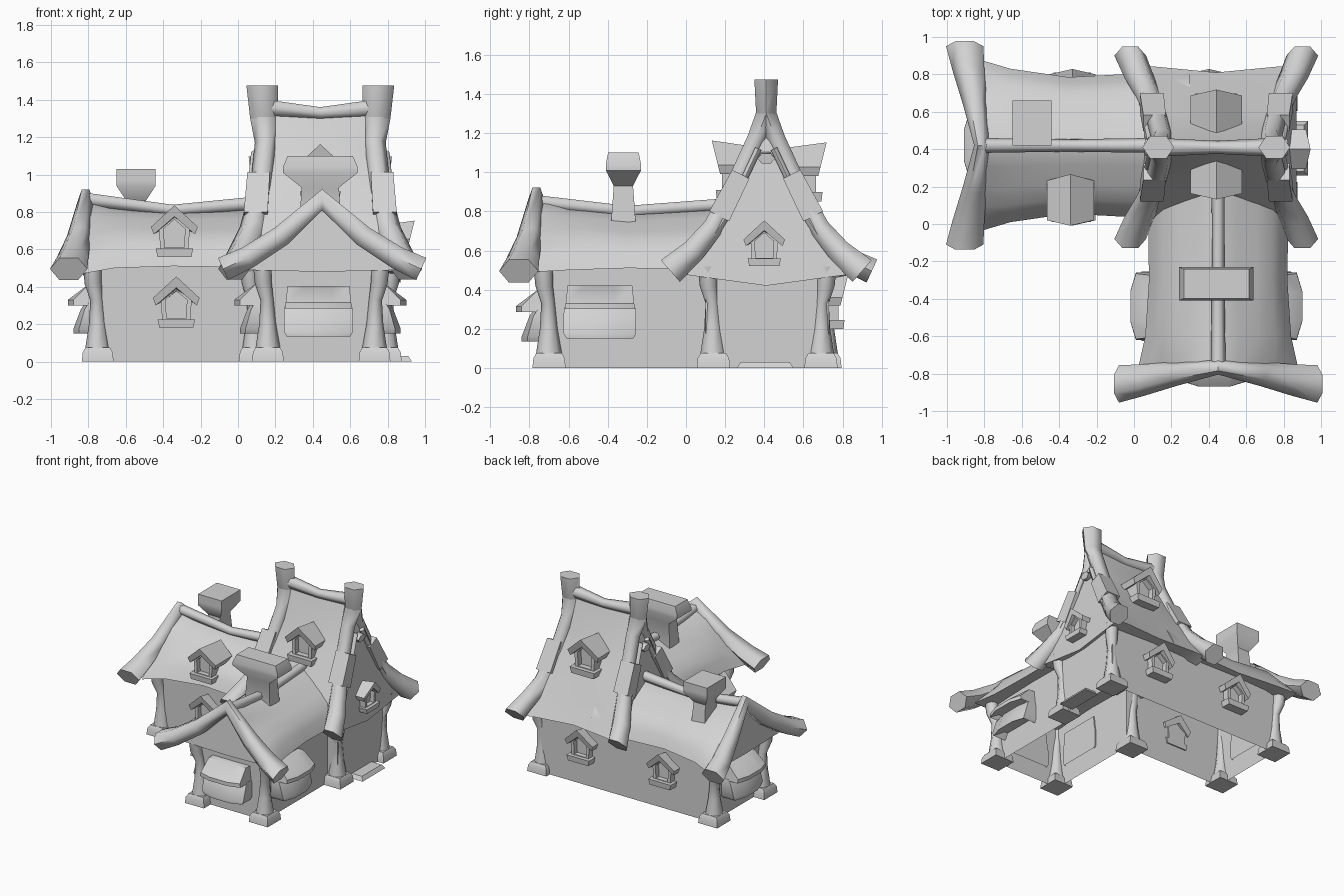
import bpy, bmesh, math
from mathutils import Matrix, Vector

if "Cube" in bpy.data.objects:
    bpy.data.objects.remove(bpy.data.objects["Cube"])

clay = bpy.data.materials.new("plain_grey")
clay.use_nodes = True
clay.diffuse_color = (0.65, 0.65, 0.65, 1)
clay.node_tree.nodes["Principled BSDF"].inputs["Base Color"].default_value = (0.65, 0.65, 0.65, 1)


def place(x, y, z=0, turn=0, scale=1):
    return (Matrix.Translation((x, y, z)) @ Matrix.Rotation(math.radians(turn), 4, 'Z')
            @ Matrix.Scale(scale, 4))


def loft(name, rings, at=Matrix(), caps=True, angle=40):
    """Skin a list of point rings into one object."""
    bm = bmesh.new()
    rows = [[bm.verts.new(at @ Vector(p)) for p in ring] for ring in rings]
    n = len(rows[0])
    for a, b in zip(rows, rows[1:]):
        for i in range(n):
            bm.faces.new((a[i], a[(i + 1) % n], b[(i + 1) % n], b[i]))
    if caps:
        bm.faces.new(rows[0])
        bm.faces.new(rows[-1])
    bmesh.ops.recalc_face_normals(bm, faces=bm.faces)
    me = bpy.data.meshes.new(name)
    bm.to_mesh(me)
    bm.free()
    me.materials.append(clay)
    ob = bpy.data.objects.new(name, me)
    bpy.context.collection.objects.link(ob)
    bpy.ops.object.select_all(action='DESELECT')
    ob.select_set(True)
    bpy.context.view_layer.objects.active = ob
    bpy.ops.object.shade_smooth_by_angle(angle=math.radians(angle))


def rect(x0, x1, y0, y1, z):
    return [(x0, y0, z), (x1, y0, z), (x1, y1, z), (x0, y1, z)]


def log(name, path, side, at=Matrix(), n=6):
    """Tapered log: path entries are x, y, z, radius along side, other radius."""
    pts = [Vector(p[:3]) for p in path]
    side = Vector(side)
    rings = []
    for i, p in enumerate(path):
        t = pts[min(i + 1, len(pts) - 1)] - pts[max(i - 1, 0)]
        other = t.cross(side).normalized()
        ring = []
        for k in range(n):
            a = math.tau * (k + 0.5 * (n == 4)) / n
            ring.append(pts[i] + side * p[3] * math.cos(a) + other * p[4] * math.sin(a))
        rings.append(ring)
    loft(name, rings, at, angle=65)


def roof(name, stations, at):
    """Thatch swept along y; stations are profile, y, half width, eave z, ridge z, lean of the gable foot, belly."""
    rings = []
    for profile, y, half, eave, ridge, lean, belly in stations:
        side = [(u * half, y + lean * (1 - v), eave + v * (ridge - eave)) for u, v in profile]
        rings.append(side + [(0, y + lean, eave - belly)] + [(-x, yy, z) for x, yy, z in reversed(side)])
    loft(name, rings, at, angle=50)


def window(name, at, back=0.03):
    """Little gabled window facing local -y, with recessed pane, sill and a cap whose peak juts out."""
    def house(w, z0, z1, top, y):
        return [(-w, y, z0), (w, y, z0), (w * 1.1, y, z1), (0, y, top), (-w * 1.1, y, z1)]
    loft(name + "_frame", [house(.075, .03, .16, .23, back), house(.075, .03, .16, .23, -.05),
                           house(.052, .05, .15, .2, -.05), house(.052, .05, .15, .2, -.01)], at)
    loft(name + "_sill", [rect(-.09, .09, -.075, .01, 0), rect(-.1, .1, -.08, .01, .045)], at)

    def cap(y, jut, drop):
        return [(x, y + jut * (z - .12), z - drop * (z > .2)) for x, z in
                ((0, .275), (.125, .16), (.11, .12), (0, .215), (-.11, .12), (-.125, .16))]
    loft(name + "_cap", [cap(back, .3, .03), cap(-.06, -.25, 0)], at)


def flower_window(name, at):
    """Wide window under a sloped awning, with a sloped skirt below."""
    def slab(w, d, z, bow=0):
        return [(-w, -d + bow, z), (-w * .45, -d, z), (w * .45, -d, z), (w, -d + bow, z), (w, .01, z), (-w, .01, z)]
    loft(name + "_skirt", [slab(.14, .03, .2), slab(.17, .14, .15, .03), slab(.185, .14, .175, .03),
                           slab(.185, .1, .28, .02), slab(.18, .08, .31, .02)], at)
    loft(name + "_pane", [slab(.14, .04, .2), slab(.14, .04, .36)], at)
    loft(name + "_awning", [slab(.16, .07, .34), slab(.18, .17, .3, .03), slab(.175, .17, .33, .03),
                            slab(.165, .05, .42)], at)


def chimney(name, at, w, d, base, top, crown):
    """Narrow shaft under a flared cap; crown is the cap's size at the very top."""
    def slab(k, j, z):
        return rect(-w * k, w * k, -d * j, d * j, z)
    loft(name, [slab(.58, .75, base), slab(.5, .55, top - .17), slab(1, 1, top - .09),
                slab(1, 1, top - .06), slab(crown, crown, top)], at)


# Walls, one outline for all three wings
outline = [(-.74, .09), (.15, .09), (.15, -.7), (.73, -.7), (.73, .1), (.82, .1), (.82, .73), (-.74, .73)]
loft("walls", [[(x, y, z) for x, y in outline] for z in (0, .53)], caps=False)

# Placement of the three gables: local -y looks out of each gable
front = place(.45, 0)
side = place(0, .42, 0, -90)
main = place(.44, .41, 0, 90)

# Thatched roofs: straight slopes with steep hems, flared at the low gables
low = ((0, 1), (.28, .84), (.56, .66), (.78, .5), (.9, .28), (1, 0))
flare = ((0, 1), (.25, .8), (.5, .53), (.72, .3), (.92, .1), (1, 0))
tall = ((.03, 1), (.22, .73), (.42, .53), (.62, .35), (.84, .14), (1, 0))
roof("front_wing_roof", [(flare, -.75, .43, .49, .87, -.03, .01), (low, -.6, .39, .5, .82, 0, 0),
                         (low, -.3, .37, .51, .79, 0, 0), (low, .4, .38, .5, .83, 0, 0)], front)
roof("side_wing_roof", [(flare, -.8, .46, .47, .86, -.03, .01), (low, -.66, .41, .5, .82, 0, 0),
                        (low, -.35, .365, .51, .8, 0, 0), (low, .3, .4, .5, .82, 0, 0)], side)
roof("main_roof", [(tall, -.31, .44, .48, 1.28, -.12, .06), (tall, -.27, .43, .49, 1.33, -.04, 0),
                   (tall, 0, .4, .5, 1.31, 0, 0),
                   (tall, .27, .43, .49, 1.33, .04, 0), (tall, .31, .44, .48, 1.28, .12, .06)], main)

# Ridge logs
log("front_ridge", [(0, -.78, .85, .04, .04), (0, -.3, .8, .033, .033), (0, .25, .84, .035, .035)], (1, 0, 0), front)
log("side_ridge", [(0, -.83, .87, .04, .04), (0, -.35, .81, .033, .033), (0, .12, .85, .04, .04)], (1, 0, 0), side)
log("main_ridge", [(0, -.31, 1.36, .05, .05), (0, 0, 1.33, .035, .035), (0, .31, 1.36, .05, .05)], (1, 0, 0), main)

# Gable beams on the low wings, sweeping outwards to thick ends
half = [(.53, -.09, .495, .1, .075), (.4, -.07, .555, .085, .07), (.22, -.035, .67, .065, .065)]
for name, at, y in (("front_gable_beam", front, -.765), ("side_gable_beam", side, -.815)):
    right = [(x, y + o, z, a, b) for x, o, z, a, b in half]
    left = [(-x, yy, z, a, b) for x, yy, z, a, b in reversed(right)]
    log(name, right + [(0, y, .865, .04, .065)] + left, (0, 1, 0), at)

# Crossed beams with tall finials on the main roof
leg = [(.0, -.31, 1.475, .085, .07), (.0, -.3, 1.3, .075, .06), (.05, -.29, 1.17, .06, .055),
       (.16, -.315, .93, .06, .055), (.27, -.36, .72, .07, .06), (.37, -.41, .6, .08, .07),
       (.49, -.46, .495, .085, .085)]
for end in (1, -1):
    for s in (1, -1):
        log("main_gable_beam", [(x * s, y * end, z, a, b) for x, y, z, a, b in leg], (0, 1, 0), main)
        # squared sleeves around the beams
        log("beam_sleeve", [(.13 * s, -.33 * end, .99, .085, .07), (.24 * s, -.345 * end, .775, .09, .08)],
            (0, 1, 0), main, 4)
        # inner boards lying on the outside of each gable
        log("gable_board", [(.04 * s, -.35 * end, 1.12, .02, .02), (.2 * s, -.38 * end, .78, .025, .02),
                            (.3 * s, -.41 * end, .62, .02, .02)], (0, 1, 0), main)
    log("gable_peg", [(0, -.22 * end, 1.09, .035, .035), (0, -.38 * end, 1.07, .045, .03)], (1, 0, 0), main)

# Corner posts leaning outwards, on stone feet
for x, y, dx, dy in ((-.75, .11, -1, -1), (-.75, .71, -1, 1), (.16, -.7, -1, -1), (.73, -.7, 1, -1),
                     (.79, .14, 1, -1), (.79, .69, 1, 1), (.09, .08, -1, -1)):
    loft("post_foot", [rect(-.085, .085, -.085, .085, 0), rect(-.08, .08, -.08, .08, .05),
                       rect(-.065, .065, -.065, .065, .075)], place(x, y))
    log("corner_post", [(x, y, .05, .07, .07), (x + .002 * dx, y + .002 * dy, .2, .045, .045),
                        (x + .005 * dx, y + .005 * dy, .33, .035, .035),
                        (x + .025 * dx, y + .025 * dy, .42, .045, .045),
                        (x + .03 * dx, y + .03 * dy, .52, .05, .05)], (0, 1, 0), n=8)

# Windows and dormers
window("side_wing_window", place(-.33, .09, .18), .01)
window("back_window", place(-.33, .73, .2, 180), .01)
window("back_main_window", place(.4, .73, .2, 180), .01)
window("main_gable_window", place(.86, .4, .52, 90, .85), .06)
window("side_wing_dormer", place(-.34, .09, .56), .13)
window("main_dormer_front", place(.44, .24, .86, 0, 1.1), .06)
window("main_dormer_back", place(.44, .61, .85, 180, 1.1), .08)
flower_window("front_flower_window", place(.43, -.7, -.015))
flower_window("wing_flower_window_right", place(.15, -.44, 0, -90))
flower_window("wing_flower_window_left", place(.73, -.44, 0, 90))
flower_window("end_flower_window", place(-.74, .42, 0, -90))

# Doorstep and chimneys
loft("doorstep", [rect(.81, .93, .26, .55, 0), rect(.81, .91, .28, .53, .03)])
chimney("front_chimney", place(.44, -.32), .2, .09, .68, 1.1, .87)
chimney("side_chimney", place(-.545, .54), .105, .12, .66, 1.03, 1)
